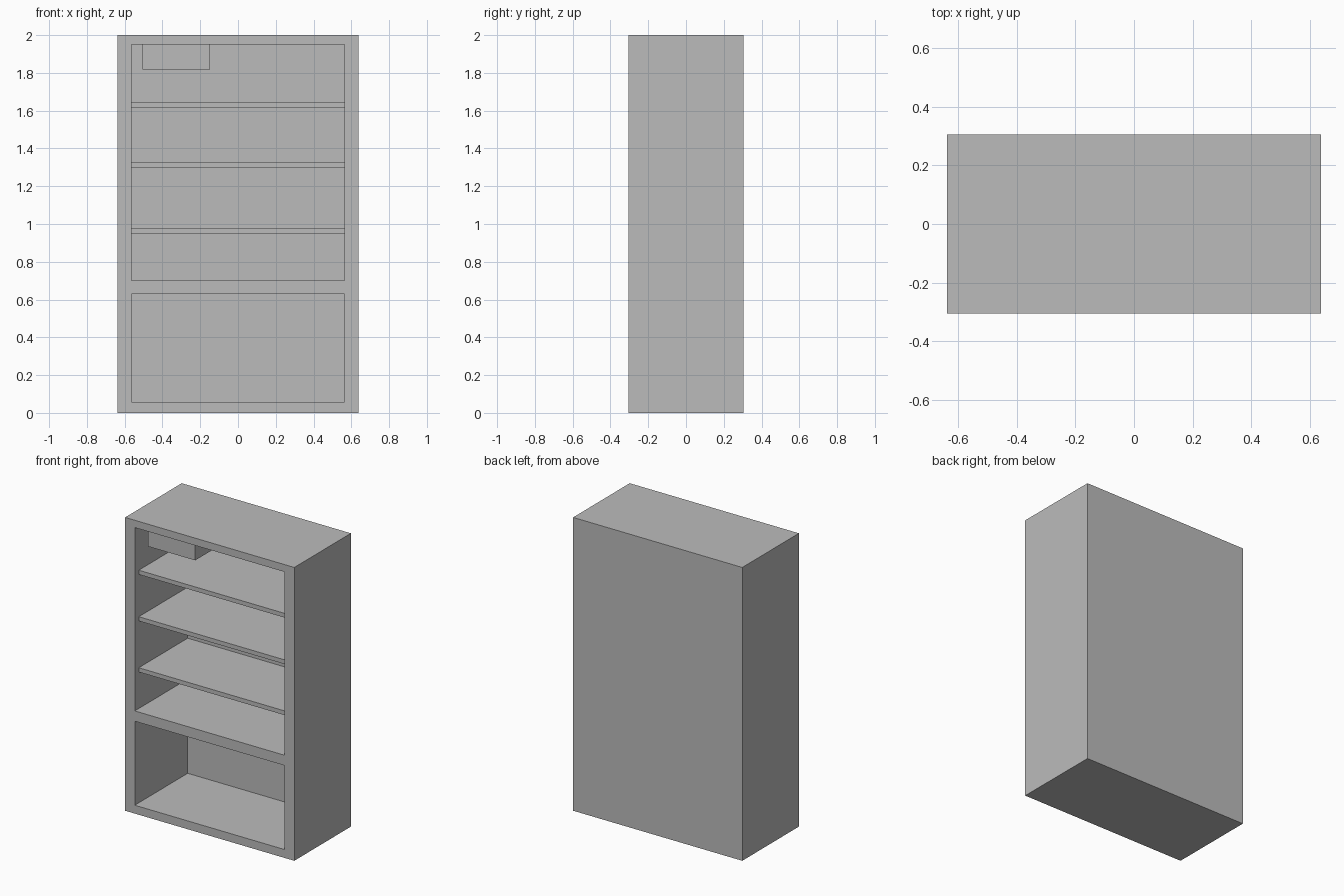
import bpy
import bmesh
from mathutils import Vector

default = bpy.data.objects.get("Cube")
if default:
    bpy.data.objects.remove(default, do_unlink=True)

grey = bpy.data.materials.new("plain_grey")
grey.use_nodes = True
grey.diffuse_color = (0.5, 0.5, 0.5, 1)
grey.node_tree.nodes["Principled BSDF"].inputs["Base Color"].default_value = (0.5, 0.5, 0.5, 1)


def box(name, low, high):
    """Axis-aligned box between two opposite corners."""
    low, high = Vector(low), Vector(high)
    mesh = bpy.data.meshes.new(name)
    bm = bmesh.new()
    bmesh.ops.create_cube(bm, size=1)
    bmesh.ops.scale(bm, vec=high - low, verts=bm.verts)
    bmesh.ops.translate(bm, vec=(low + high) / 2, verts=bm.verts)
    bm.to_mesh(mesh)
    bm.free()
    mesh.materials.append(grey)
    obj = bpy.data.objects.new(name, mesh)
    bpy.context.collection.objects.link(obj)
    return obj


half_w, half_d = 0.638, 0.305
inner_w, inner_back = 0.565, 0.265
ceiling = 1.95

# Cabinet body with a lower and an upper compartment cut from the front
cabinet = box("cabinet", (-half_w, -half_d, 0), (half_w, half_d, 2))
for label, bottom, top in (("lower", 0.057, 0.63), ("upper", 0.70, ceiling)):
    cutter = box(label + "_compartment_cutter",
                 (-inner_w, -half_d - 0.1, bottom), (inner_w, inner_back, top))
    cutter.hide_render = True
    cutter.hide_set(True)
    cutter.display_type = 'WIRE'
    cut = cabinet.modifiers.new(label + "_compartment", 'BOOLEAN')
    cut.operation = 'DIFFERENCE'
    cut.solver = 'EXACT'
    cut.object = cutter

# Bake the cuts and drop the cutters
bpy.context.view_layer.update()
evaluated = cabinet.evaluated_get(bpy.context.evaluated_depsgraph_get())
cabinet_mesh = bpy.data.meshes.new_from_object(evaluated)
cabinet.modifiers.clear()
cabinet.data = cabinet_mesh
for obj in [o for o in bpy.data.objects if o.name.endswith("_cutter")]:
    bpy.data.objects.remove(obj, do_unlink=True)

# Shelves, each with a narrow edge strip along the front
shelf_front, strip_depth, shelf_thick = -0.262, 0.025, 0.029
for number, z in enumerate((0.949, 1.297, 1.614), start=1):
    box(f"shelf_{number}", (-inner_w, shelf_front + strip_depth, z),
        (inner_w, inner_back, z + shelf_thick))
    box(f"shelf_edge_strip_{number}", (-inner_w, shelf_front, z),
        (inner_w, shelf_front + strip_depth, z + shelf_thick))

# Housing hung from the ceiling
box("ceiling_housing", (-0.505, -0.25, 1.817), (-0.148, inner_back, ceiling))
